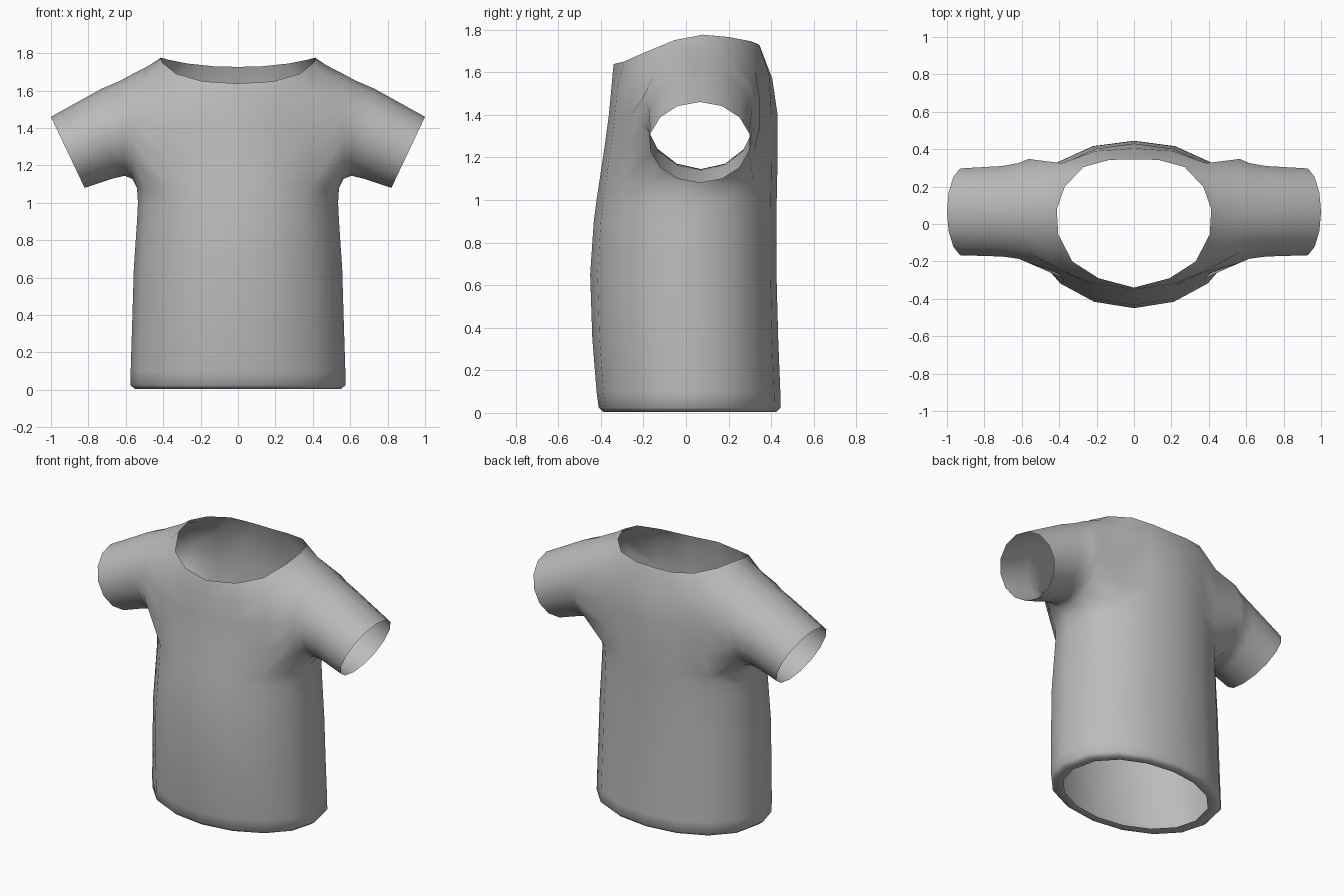
import bpy, bmesh, math

if "Cube" in bpy.data.objects:
    bpy.data.objects.remove(bpy.data.objects["Cube"])

grey = bpy.data.materials.new("cloth_grey")
grey.diffuse_color = (0.5, 0.5, 0.5, 1)
grey.use_nodes = True
grey.node_tree.nodes["Principled BSDF"].inputs["Base Color"].default_value = grey.diffuse_color

bm = bmesh.new()


def torso_row(z, a, front, back):
    """Half ring of nine points from front centre round to back centre."""
    row = []
    for k in range(9):
        t = math.pi * k / 8
        c = math.cos(t)
        y = -front * c if c > 0 else back * abs(c) ** 0.85
        row.append(bm.verts.new((a * math.sin(t) if k < 8 else 0, y, z)))
    return row


def points(pts):
    return [bm.verts.new(p) for p in pts]


def strip(a, b, closed=False, skip=()):
    """Quads between two equally long rows."""
    n = len(a)
    for i in range(n if closed else n - 1):
        if i not in skip:
            j = (i + 1) % n
            bm.faces.new((a[i], a[j], b[j], b[i]))


# Torso from the turned-in hem up to the armpits: z, half width, front depth, back depth
body = [torso_row(*r) for r in (
    (0.014, 0.49, 0.35, 0.375), (0.005, 0.55, 0.39, 0.425), (0.025, 0.575, 0.41, 0.445),
    (0.10, 0.574, 0.42, 0.443), (0.35, 0.566, 0.44, 0.433), (0.65, 0.557, 0.45, 0.425),
    (0.90, 0.540, 0.433, 0.425), (1.00, 0.535, 0.42, 0.426), (1.08, 0.54, 0.408, 0.428))]
for lower, upper in zip(body, body[1:]):
    strip(lower, upper)

# Chest and back panels beside the armhole
chest = [torso_row(1.23, 0.54, 0.385, 0.43), torso_row(1.40, 0.545, 0.362, 0.43)]

# Yoke and neckline
yoke = points([(0, -.350, 1.53), (.21, -.32, 1.54), (.385, -.25, 1.58), (.45, -.09, 1.70),
               (.47, .07, 1.737), (.45, .21, 1.705), (.385, .325, 1.61), (.21, .39, 1.59),
               (0, .405, 1.57)])
neck = points([(0, -.34, 1.638), (.19, -.29, 1.65), (.33, -.20, 1.69), (.405, -.055, 1.75),
               (.413, .08, 1.776), (.37, .20, 1.765), (.27, .305, 1.745), (.13, .343, 1.73),
               (0, .345, 1.727)])
panel = [body[-1]] + chest + [yoke]
for lower, upper in zip(panel, panel[1:]):
    strip(lower, upper, skip=(2, 3, 4, 5))
strip(yoke, neck)

# Armhole loop, from the armpit up the front, over the shoulder and down the back
low = body[-1]
loop = [low[4], low[3], low[2], chest[0][2], chest[1][2], yoke[2], yoke[3], yoke[4],
        yoke[5], yoke[6], chest[1][6], chest[0][6], low[6], low[5]]

# Sleeve: centre x, y, z, then tilt, half height, half depth
for cx, cy, cz, tilt, hz, hy in ((0.565, .07, 1.408, 0.0, .28, .285),
                                 (0.615, .07, 1.400, .010, .255, .262),
                                 (0.70, .068, 1.370, .030, .240, .248),
                                 (0.91, .065, 1.270, .090, .190, .238)):
    ring = []
    for i in range(14):
        t = math.tau * i / 14
        up = -math.cos(t)
        ring.append(bm.verts.new((cx + tilt * up, cy - hy * math.sin(t), cz + hz * up)))
    strip(loop, ring, closed=True)
    loop = ring

# Drop panel points that ended up inside the armhole
bmesh.ops.delete(bm, geom=[v for v in bm.verts if not v.link_faces], context='VERTS')
bmesh.ops.recalc_face_normals(bm, faces=bm.faces)
if sum(f.normal.x * f.calc_area() for f in bm.faces) < 0:
    bmesh.ops.reverse_faces(bm, faces=bm.faces)

mesh = bpy.data.meshes.new("shirt")
bm.to_mesh(mesh)
bm.free()
mesh.materials.append(grey)
shirt = bpy.data.objects.new("shirt", mesh)
bpy.context.collection.objects.link(shirt)

bpy.context.view_layer.objects.active = shirt
shirt.select_set(True)
bpy.ops.object.shade_smooth_by_angle(angle=math.radians(65))

# Left half
mirror = shirt.modifiers.new("mirror", 'MIRROR')
mirror.use_axis[0] = True
mirror.merge_threshold = 0.001
